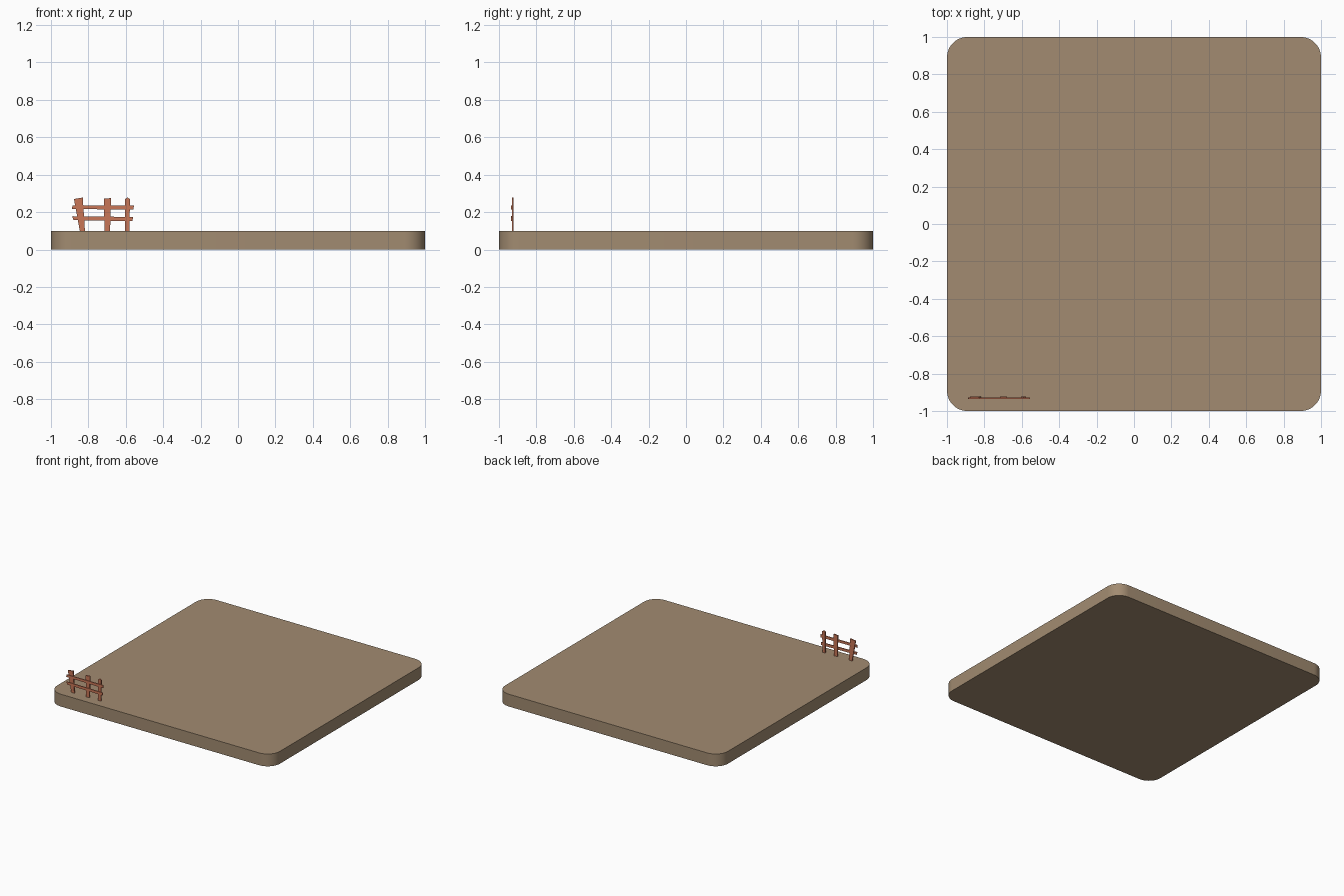
import bpy, bmesh, math

if "Cube" in bpy.data.objects:
    bpy.data.objects.remove(bpy.data.objects["Cube"])


def material(name, rgb):
    m = bpy.data.materials.new(name)
    m.diffuse_color = (*rgb, 1)
    m.use_nodes = True
    m.node_tree.nodes["Principled BSDF"].inputs["Base Color"].default_value = m.diffuse_color
    return m


def prism(name, points, depth, place, mat):
    """Extrude a closed 2D outline; place(u, v, w) maps it into space."""
    bm = bmesh.new()
    near = [bm.verts.new(place(u, v, depth[0])) for u, v in points]
    far = [bm.verts.new(place(u, v, depth[1])) for u, v in points]
    n = len(points)
    bm.faces.new(near)
    bm.faces.new(far[::-1])
    for i in range(n):
        j = (i + 1) % n
        bm.faces.new((near[j], near[i], far[i], far[j]))
    bmesh.ops.recalc_face_normals(bm, faces=bm.faces)
    mesh = bpy.data.meshes.new(name)
    bm.to_mesh(mesh)
    bm.free()
    ob = bpy.data.objects.new(name, mesh)
    bpy.context.collection.objects.link(ob)
    mesh.materials.append(mat)
    return ob


earth = material("earth", (0.36, 0.26, 0.165))
wood = material("wood", (0.58, 0.18, 0.095))

# Ground slab with rounded corners
R, STEPS = 0.11, 12
outline = []
for k, (sx, sy) in enumerate([(1, 1), (-1, 1), (-1, -1), (1, -1)]):
    for i in range(STEPS + 1):
        a = math.pi / 2 * (k + i / STEPS)
        outline.append((sx * (1 - R) + R * math.cos(a), sy * (1 - R) + R * math.sin(a)))
slab = prism("ground_slab", outline, (0, 0.1), lambda u, v, w: (u, v, w), earth)
bpy.context.view_layer.objects.active = slab
slab.select_set(True)
bpy.ops.object.shade_smooth_by_angle(angle=math.radians(30))


def upright(u, v, w):
    return (u, w, v)


# Crooked fence posts: hand-cut outlines in x, z
posts = {
    "left_post": [(-0.845, 0.095), (-0.818, 0.095), (-0.830, 0.278), (-0.877, 0.270)],
    "middle_post": [(-0.714, 0.095), (-0.684, 0.095), (-0.679, 0.275), (-0.717, 0.272)],
    "right_post": [(-0.605, 0.095), (-0.580, 0.095), (-0.578, 0.270), (-0.591, 0.278), (-0.604, 0.270)],
}
for name, pts in posts.items():
    prism(name, pts, (-0.930, -0.921), upright, wood)

# Fence rails fixed to the front of the posts
rails = {
    "upper_rail": [(-0.888, 0.217), (-0.560, 0.213), (-0.556, 0.236), (-0.885, 0.236)],
    "lower_rail": [(-0.880, 0.157), (-0.565, 0.152), (-0.561, 0.174), (-0.886, 0.178)],
}
for name, pts in rails.items():
    prism(name, pts, (-0.935, -0.928), upright, wood)
